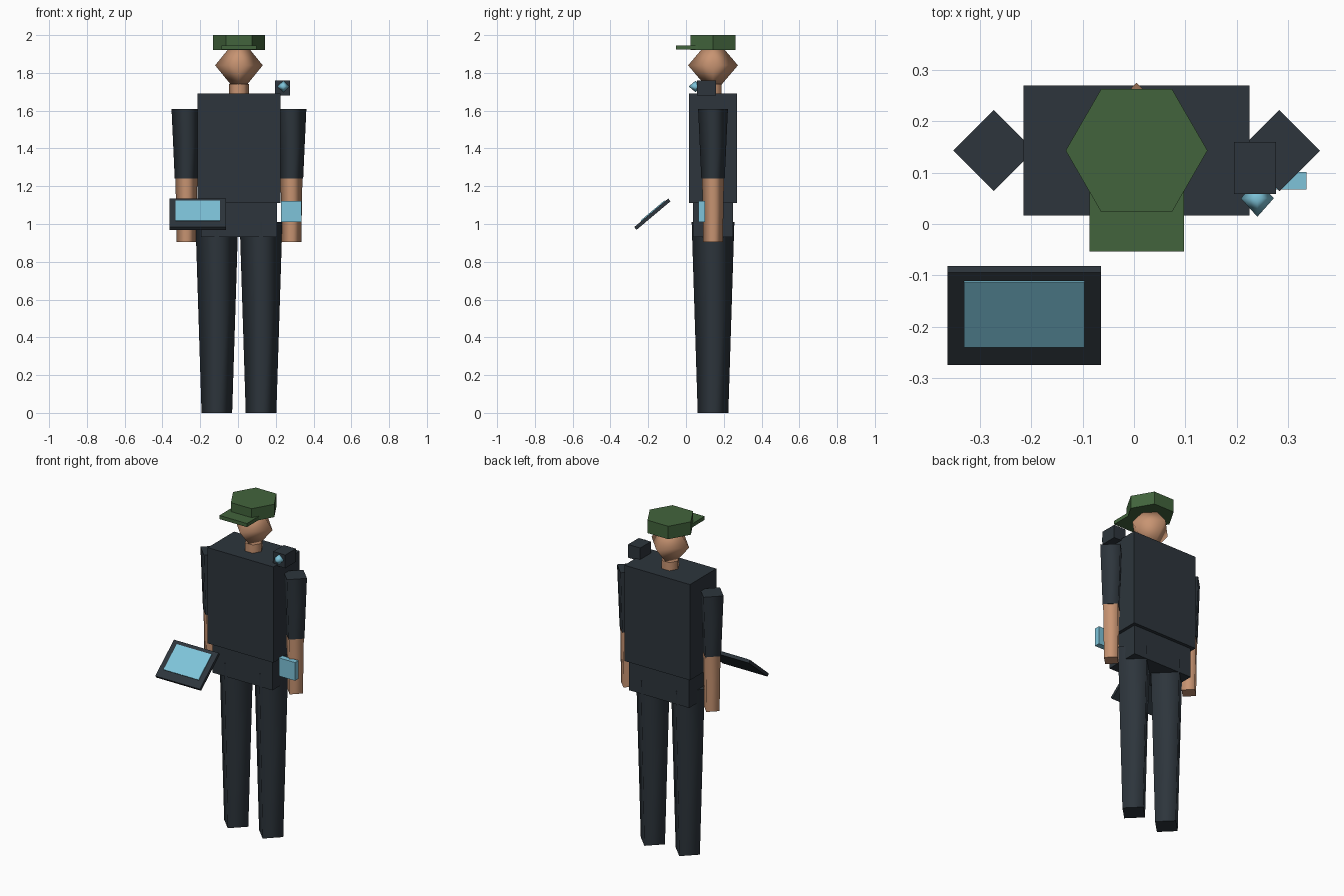
import bpy, bmesh
from math import radians, pi, sin, cos
from mathutils import Matrix, Vector

cube = bpy.data.objects.get("Cube")
if cube:
    bpy.data.objects.remove(cube, do_unlink=True)

CX, CY = 0.005, 0.143  # body axis


def material(name, rgb):
    lin = [((c / 255 + 0.055) / 1.055) ** 2.4 for c in rgb] + [1]
    m = bpy.data.materials.new(name)
    m.use_nodes = True
    m.diffuse_color = lin
    bsdf = next(n for n in m.node_tree.nodes if n.type == 'BSDF_PRINCIPLED')
    bsdf.inputs["Base Color"].default_value = lin
    return m


DARK = material("dark_uniform", (45, 53, 60))
SKIN = material("skin", (200, 148, 114))
GREEN = material("cap_green", (66, 100, 60))
BLUE = material("screen_blue", (126, 196, 218))


def finish(bm, name, mat):
    bmesh.ops.recalc_face_normals(bm, faces=bm.faces)
    mesh = bpy.data.meshes.new(name)
    bm.to_mesh(mesh)
    bm.free()
    mesh.materials.append(mat)
    obj = bpy.data.objects.new(name, mesh)
    bpy.context.collection.objects.link(obj)
    return obj


def box(name, mat, center, size, tilt=0):
    bm = bmesh.new()
    bmesh.ops.create_cube(bm, size=1)
    bm.transform(Matrix.Translation(center) @ Matrix.Rotation(tilt, 4, 'X')
                 @ Matrix.Diagonal((*size, 1)))
    return finish(bm, name, mat)


def prism(name, mat, x, z0, z1, r0, r1, sides=4, smooth=True):
    """Tapered upright limb with a corner on the x axis and crisp end caps."""
    bm = bmesh.new()
    rings = [[bm.verts.new((x + r * cos(2 * pi * i / sides),
                            CY + r * sin(2 * pi * i / sides), z))
              for i in range(sides)] for z, r in ((z0, r0), (z1, r1))]
    for i in range(sides):
        j = (i + 1) % sides
        f = bm.faces.new((rings[0][i], rings[0][j], rings[1][j], rings[1][i]))
        f.smooth = smooth
    for ring in rings:
        cap = bm.faces.new(ring)
        for e in cap.edges:
            e.smooth = False
    return finish(bm, name, mat)


def octahedron(name, mat, center, size):
    bm = bmesh.new()
    bmesh.ops.create_uvsphere(bm, u_segments=4, v_segments=2, radius=1)
    bm.transform(Matrix.Translation(center) @ Matrix.Diagonal((*size, 1)))
    for f in bm.faces:
        f.smooth = True
    return finish(bm, name, mat)


# Torso and hips
box("torso", DARK, (CX, CY, 1.40), (0.44, 0.253, 0.58))
box("hips", DARK, (CX, CY, 1.02), (0.402, 0.214, 0.18))

# Limbs, mirrored about the body axis
for side, s in (("left", 1), ("right", -1)):
    prism(side + "_leg", DARK, CX + s * 0.117, 0, 1.01, 0.081, 0.113)
    arm_x = CX + s * 0.278
    prism(side + "_sleeve", DARK, arm_x, 1.24, 1.61, 0.062, 0.079)
    prism(side + "_forearm", SKIN, arm_x, 0.905, 1.24, 0.052, 0.058)

# Head and neck
prism("neck", SKIN, CX, 1.67, 1.74, 0.052, 0.052, sides=6)
octahedron("head", SKIN, (CX, CY, 1.84), (0.126, 0.132, 0.155))

# Cap with brim
prism("cap", GREEN, CX, 1.922, 2.0, 0.138, 0.138, sides=6, smooth=False)
box("cap_brim", GREEN, (CX, 0.01, 1.935), (0.184, 0.128, 0.022))

# Handheld tablet floating ahead of the right hand
tilt = radians(40)
middle = Vector((-0.2135, -0.178, 1.052))
turn = Matrix.Rotation(tilt, 3, 'X')
box("tablet", DARK, middle, (0.299, 0.235, 0.019), tilt)
box("tablet_screen", BLUE, middle + turn @ Vector((0, 0.013, 0.0105)),
    (0.234, 0.165, 0.008), tilt)

# Wrist device on the left forearm
box("wrist_device", BLUE, (0.281, 0.084, 1.066), (0.109, 0.034, 0.11))

# Shoulder camera
box("shoulder_camera", DARK, (0.2355, 0.109, 1.72), (0.081, 0.102, 0.08))
octahedron("camera_lens", BLUE, (0.24, 0.05, 1.728), (0.032, 0.036, 0.03))
